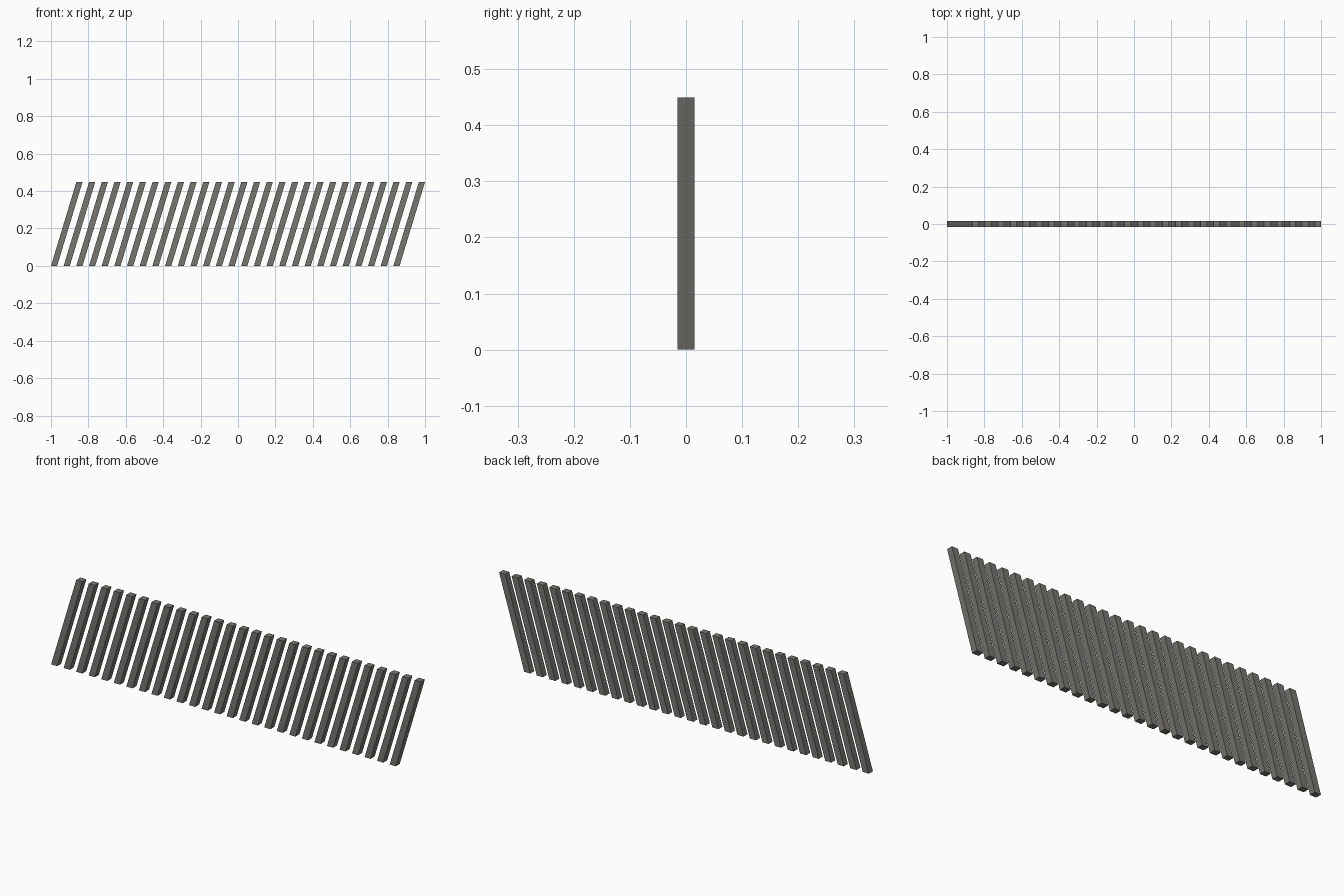
import bpy

if "Cube" in bpy.data.objects:
    bpy.data.objects.remove(bpy.data.objects["Cube"])

COUNT = 28
WIDTH, DEPTH, HEIGHT = 0.033, 0.031, 0.449
LEAN = 0.136                      # sideways shift from foot to top
STEP = (2 - WIDTH - LEAN) / (COUNT - 1)

grey = bpy.data.materials.new("warm grey")
grey.diffuse_color = (0.19, 0.18, 0.16, 1)
grey.use_nodes = True
grey.node_tree.nodes["Principled BSDF"].inputs["Base Color"].default_value = grey.diffuse_color

# Leaning slats with level-cut ends
for i in range(COUNT):
    bpy.ops.mesh.primitive_cube_add(size=1)
    slat = bpy.context.object
    slat.name = f"slat_{i + 1}"
    x0 = -1 + WIDTH / 2 + i * STEP
    for v in slat.data.vertices:
        t = v.co.z + 0.5
        v.co = (x0 + v.co.x * WIDTH + t * LEAN, v.co.y * DEPTH, t * HEIGHT)
    slat.data.materials.append(grey)
